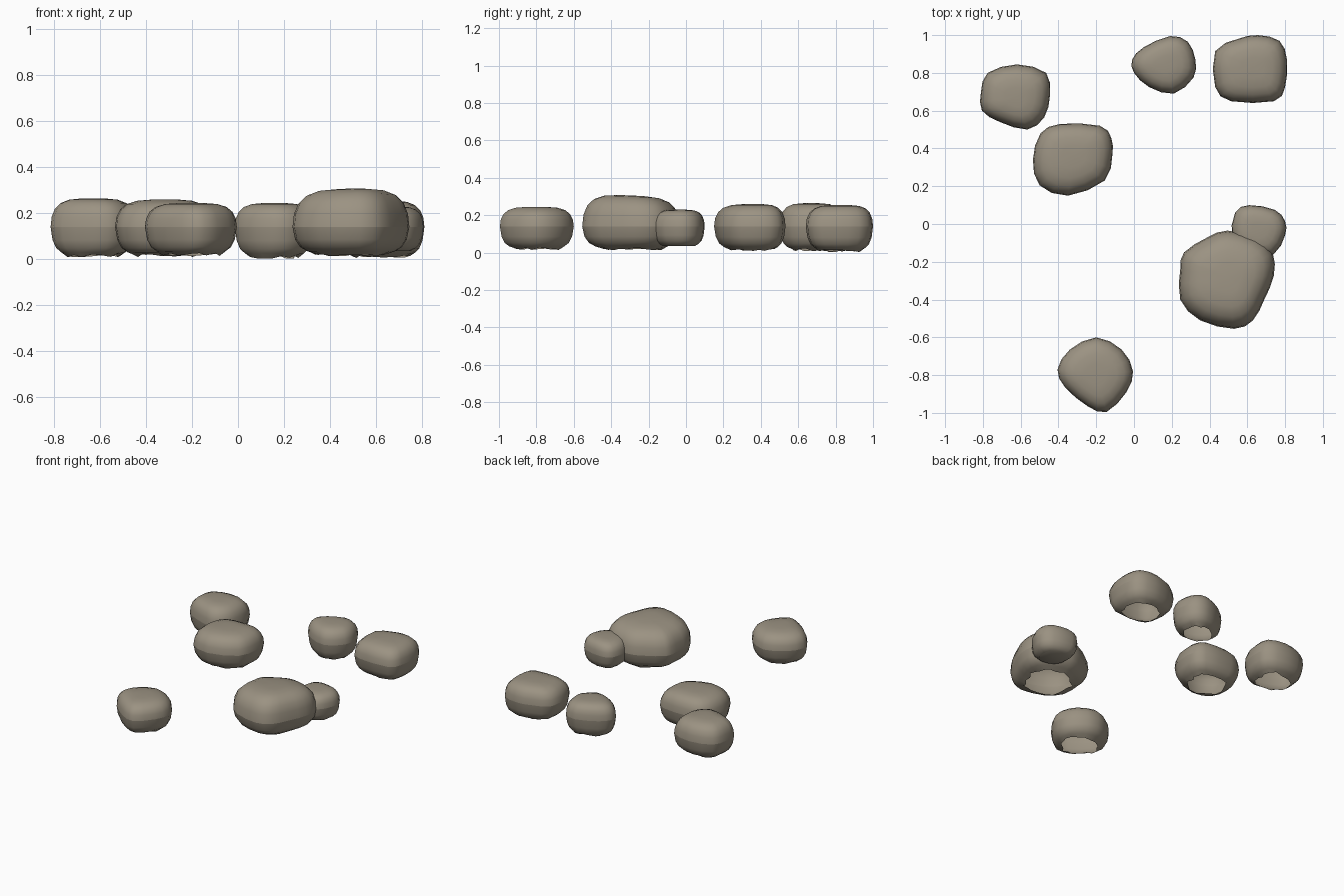
import bpy, bmesh, random
from mathutils import Vector

if "Cube" in bpy.data.objects:
    bpy.data.objects.remove(bpy.data.objects["Cube"])

random.seed(4)
stone = bpy.data.materials.new("warm_grey_stone")
stone.diffuse_color = (0.33, 0.29, 0.225, 1)
stone.use_nodes = True
stone.node_tree.nodes["Principled BSDF"].inputs["Base Color"].default_value = stone.diffuse_color

EQUATOR = 0.14   # height of the crease around every boulder
# (outline scale, height fraction) of the rings above and below the crease
LOWER = [(0.75, 0.12), (0.87, 0.27), (0.955, 0.55), (1.0, 1.0)]
UPPER = [(0.975, 0.35), (0.90, 0.63), (0.77, 0.83), (0.57, 0.95), (0.30, 0.99)]


def smooth_outline(pts):
    """Closed Catmull-Rom curve, two samples per span."""
    p, out = [Vector(q) for q in pts], []
    n = len(p)
    for i in range(n):
        a, b, c, d = p[i - 1], p[i], p[(i + 1) % n], p[(i + 2) % n]
        out += [b, (9 * (b + c) - a - d) / 16]
    return out


def boulder(name, outline, bottom, top, tilt=(0, 0), open_base=True):
    curve = smooth_outline(outline)
    n = len(curve)
    centre = sum(curve, Vector((0, 0))) / n
    bm = bmesh.new()

    def ring(scale, z, wobble=0.0, drop=0.0):
        verts = []
        for p in curve:
            s = scale + random.uniform(-wobble, wobble)
            q = centre + (p - centre) * s
            h = z + random.uniform(-drop, drop)
            if z > EQUATOR:      # lean the top surface
                h += (Vector(tilt).dot(q - centre)) * (z - EQUATOR) / (top - EQUATOR)
            verts.append(bm.verts.new((q.x, q.y, h)))
        return verts

    # ragged edge round the hollow base, then the body rings
    rings = [ring(0.60, bottom, 0.06, 0.008 if open_base else 0)]
    rings += [ring(s, bottom + (EQUATOR - bottom) * f) for s, f in LOWER]
    crease = rings[-1]
    rings += [ring(s, EQUATOR + (top - EQUATOR) * f) for s, f in UPPER]
    for a, b in zip(rings, rings[1:]):
        for i in range(n):
            j = (i + 1) % n
            bm.faces.new((a[j], a[i], b[i], b[j]))
    tip = bm.verts.new((centre.x, centre.y, top))
    for i in range(n):
        bm.faces.new((rings[-1][(i + 1) % n], rings[-1][i], tip))
    if not open_base:
        bm.faces.new(rings[0])
    for f in bm.faces:
        f.smooth = True
    for i in range(n):
        bm.edges.get((crease[i], crease[(i + 1) % n])).smooth = False

    mesh = bpy.data.meshes.new(name)
    bm.to_mesh(mesh)
    bm.free()
    mesh.materials.append(stone)
    obj = bpy.data.objects.new(name, mesh)
    bpy.context.collection.objects.link(obj)


# back left pair
boulder("boulder_far_left",
        [(-.775, .80), (-.62, .845), (-.465, .80), (-.445, .68), (-.475, .565),
         (-.565, .50), (-.71, .54), (-.805, .60), (-.81, .70)], 0.015, 0.265)
boulder("boulder_mid_left",
        [(-.495, .48), (-.39, .53), (-.18, .52), (-.12, .455), (-.115, .36),
         (-.155, .23), (-.35, .15), (-.50, .205), (-.535, .34)], 0.015, 0.26)
# back right pair
boulder("boulder_back_middle",
        [(-.01, .87), (.05, .935), (.19, .995), (.285, .965), (.325, .87),
         (.315, .775), (.21, .69), (.08, .725), (.0, .80)], 0.01, 0.245)
boulder("boulder_back_right",
        [(.43, .915), (.55, .98), (.655, 1.0), (.77, .97), (.81, .87),
         (.80, .725), (.74, .65), (.515, .65), (.43, .725)], 0.01, 0.255)
# large boulder with a small one leaning on it
boulder("boulder_small",
        [(.535, .06), (.61, .10), (.745, .075), (.80, .015), (.80, -.06),
         (.74, -.16), (.61, -.175), (.52, -.08)], 0.035, 0.23, open_base=False)
boulder("boulder_large",
        [(.265, -.15), (.39, -.07), (.495, -.035), (.65, -.075), (.735, -.155),
         (.74, -.275), (.69, -.40), (.63, -.51), (.53, -.555), (.35, -.51),
         (.245, -.40), (.245, -.24)], 0.02, 0.305, tilt=(0.02, -0.05))
# front boulder
boulder("boulder_front",
        [(-.405, -.77), (-.34, -.665), (-.20, -.60), (-.065, -.665), (-.005, -.78),
         (-.04, -.89), (-.145, -.995), (-.245, -.965), (-.365, -.865)], 0.02, 0.245)
